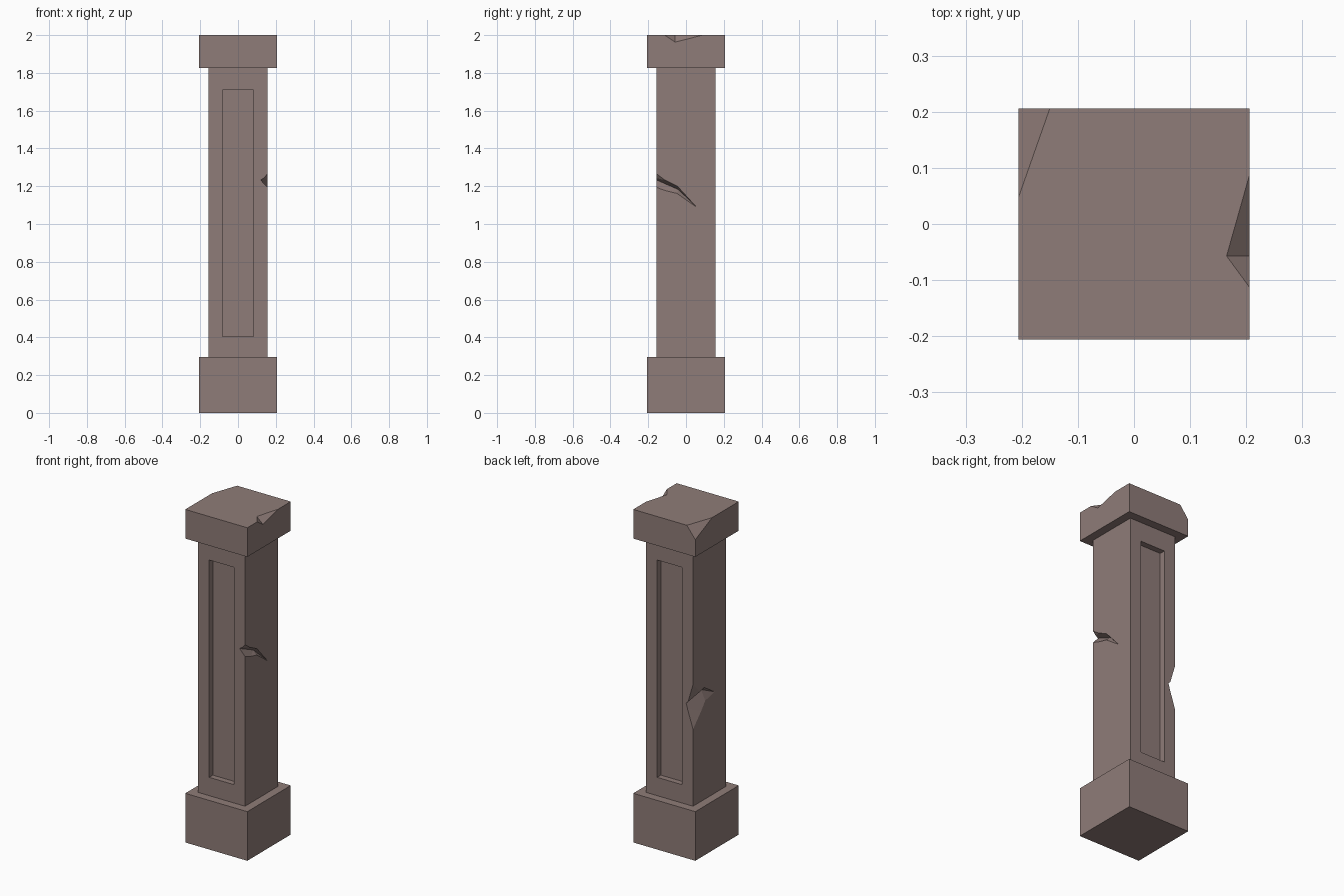
import bpy, bmesh
from mathutils import Vector as V

if "Cube" in bpy.data.objects:
    bpy.data.objects.remove(bpy.data.objects["Cube"])

stone = bpy.data.materials.new("weathered stone")
stone.diffuse_color = (0.275, 0.202, 0.188, 1)
stone.use_nodes = True
stone.node_tree.nodes["Principled BSDF"].inputs["Base Color"].default_value = stone.diffuse_color

R, S = 0.206, 0.156            # half widths of plinth/cap and shaft


def finish(bm, name):
    bmesh.ops.recalc_face_normals(bm, faces=bm.faces)
    me = bpy.data.meshes.new(name)
    bm.to_mesh(me)
    bm.free()
    me.materials.append(stone)
    ob = bpy.data.objects.new(name, me)
    bpy.context.collection.objects.link(ob)
    return ob


def box(name, lo, hi):
    bm = bmesh.new()
    bmesh.ops.create_cube(bm, size=1)
    lo, hi = V(lo), V(hi)
    for v in bm.verts:
        v.co = (lo + hi) / 2 + v.co * (hi - lo)
    return finish(bm, name)


def hull(name, pts):
    bm = bmesh.new()
    for p in pts:
        bm.verts.new(p)
    bmesh.ops.convex_hull(bm, input=bm.verts)
    return finish(bm, name)


def gouge(name, sections, tip):
    """V-shaped tapering groove; each section is (upper lip, valley, lower lip)."""
    s0, s1 = [[V(p) for p in s] for s in sections]
    s0 = [a + (a - b) * 0.4 for a, b in zip(s0, s1)]          # run past the edge
    bm = bmesh.new()
    rings = []
    for up, mid, low in (s0, s1):                             # lips run past the face
        rings.append([bm.verts.new(p) for p in
                      (mid + (up - mid) * 2, mid, mid + (low - mid) * 2)])
    t = bm.verts.new(tip)
    a, b = rings
    bm.faces.new(a)
    for i in range(3):
        j = (i + 1) % 3
        bm.faces.new((a[i], a[j], b[j], b[i]))
        bm.faces.new((b[i], b[j], t))
    bmesh.ops.triangulate(bm, faces=bm.faces)
    return finish(bm, name)


def cut(ob, cutters):
    for c in cutters:
        m = ob.modifiers.new("cut", 'BOOLEAN')
        m.operation, m.solver, m.object = 'DIFFERENCE', 'EXACT', c
    bpy.context.view_layer.update()
    dg = bpy.context.evaluated_depsgraph_get()
    me = bpy.data.meshes.new_from_object(ob.evaluated_get(dg))
    ob.modifiers.clear()
    ob.data = me
    me.materials.clear()
    me.materials.append(stone)
    for c in cutters:
        bpy.data.objects.remove(c)


# Plinth
box("plinth", (-R, -R, 0), (R, R, 0.295))

# Shaft with sunk panels front and back, a crack and a chipped edge
shaft = box("shaft", (-S, -S, 0.295), (S, S, 1.825))
D = 0.035
panels = [box("panel_cutter", (-0.082, min(a, b), 0.405), (0.082, max(a, b), 1.71))
          for a, b in ((-S + D, -S - 0.1), (S - D, S + 0.1))]
crack = gouge("crack_cutter",
              [[(S, -S, 1.27), (0.12, -S, 1.233), (S, -S, 1.195)],
               [(S, -0.045, 1.2), (0.13, -0.04, 1.182), (S, -0.048, 1.162)]],
              (S + 0.0005, 0.058, 1.087))
chip = gouge("chip_cutter",
             [[(-S, S, 1.042), (-0.11, S, 0.903), (-S, S, 0.759)],
              [(-S, 0.05, 0.968), (-S + 0.022, 0.05, 0.95), (-S, 0.04, 0.885)]],
             (-S - 0.0005, -0.052, 0.903))
cut(shaft, panels + [crack, chip])

# Cap with a notch on the right and a broken back left corner
cap = box("cap", (-R, -R, 1.825), (R, R, 2))
A, Dn = V((0.165, -0.057, 2)), V((R, -0.057, 1.963))
B, C = V((R, -0.113, 2)), V((R, 0.088, 2))
M = (A + Dn) / 2
notch = hull("notch_cutter", [A * 2 - Dn, Dn * 2 - A, B * 2 - M, C * 2 - M])
cut(cap, [notch])

p, q, r = V((-0.15, R, 2)), V((-R, 0.047, 2)), V((-R, R, 1.928))
n = (q - p).cross(r - p).normalized()
if n.dot(V((-R, R, 2)) - p) < 0:
    n = -n
bm = bmesh.new()
bm.from_mesh(cap.data)
res = bmesh.ops.bisect_plane(bm, geom=bm.verts[:] + bm.edges[:] + bm.faces[:],
                             plane_co=p, plane_no=n, clear_outer=True)
edges = [e for e in res["geom_cut"] if isinstance(e, bmesh.types.BMEdge)]
bmesh.ops.holes_fill(bm, edges=edges, sides=0)
bmesh.ops.recalc_face_normals(bm, faces=bm.faces)
bm.to_mesh(cap.data)
bm.free()
